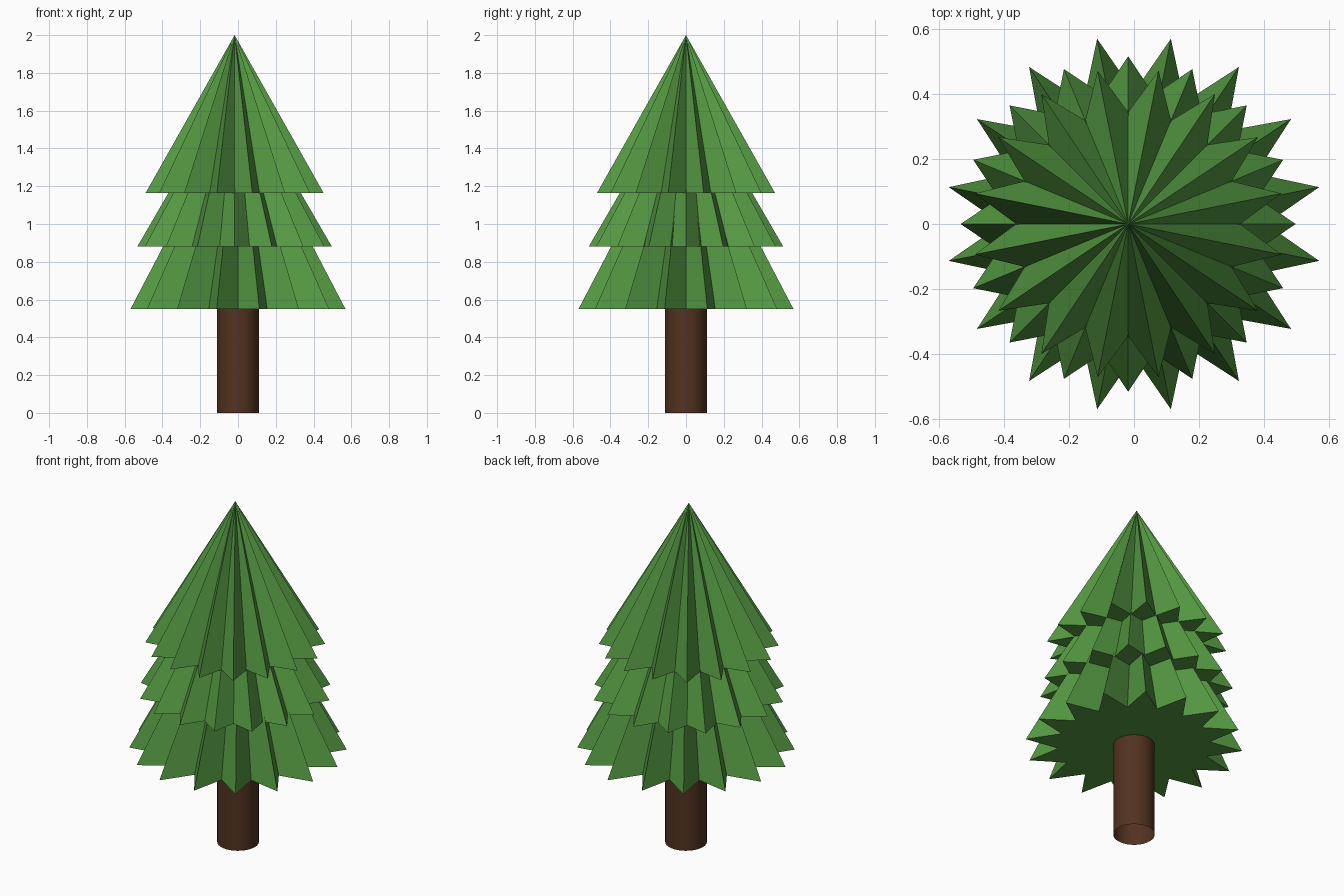
import bpy, bmesh
from math import pi, cos, sin

if "Cube" in bpy.data.objects:
    bpy.data.objects.remove(bpy.data.objects["Cube"])


def material(name, color):
    m = bpy.data.materials.new(name)
    m.diffuse_color = (*color, 1)
    m.use_nodes = True
    m.node_tree.nodes["Principled BSDF"].inputs["Base Color"].default_value = m.diffuse_color
    return m


green = material("needles", (0.09, 0.32, 0.055))
brown = material("bark", (0.085, 0.032, 0.014))


def foliage_tier(name, x, z, apex_z, r_tip, r_valley, phase, points=16):
    """Star-shaped cone with a flat underside."""
    bm = bmesh.new()
    ring = []
    for i in range(points * 2):
        a = phase + i * pi / points
        r = r_valley if i % 2 else r_tip
        ring.append(bm.verts.new((x + r * cos(a), r * sin(a), z)))
    apex = bm.verts.new((x, 0, apex_z))
    for i, v in enumerate(ring):
        bm.faces.new((v, ring[(i + 1) % len(ring)], apex))
    bm.faces.new(ring[::-1])
    me = bpy.data.meshes.new(name)
    bm.to_mesh(me)
    bm.free()
    me.materials.append(green)
    ob = bpy.data.objects.new(name, me)
    bpy.context.collection.objects.link(ob)


# Three overlapping tiers, alternate ones turned by half a point
half = pi / 16
foliage_tier("lower_foliage", 0.0, 0.55, 1.64, 0.58, 0.405, half)
foliage_tier("middle_foliage", -0.018, 0.88, 1.77, 0.515, 0.405, 0)
foliage_tier("upper_foliage", -0.018, 1.165, 2.0, 0.48, 0.344, half)

# Open tube trunk
bpy.ops.mesh.primitive_cylinder_add(vertices=32, radius=0.111, depth=0.56,
                                    end_fill_type='NOTHING', location=(0, 0, 0.28))
trunk = bpy.context.object
trunk.name = "trunk"
trunk.data.materials.append(brown)
bpy.ops.object.shade_smooth_by_angle()
